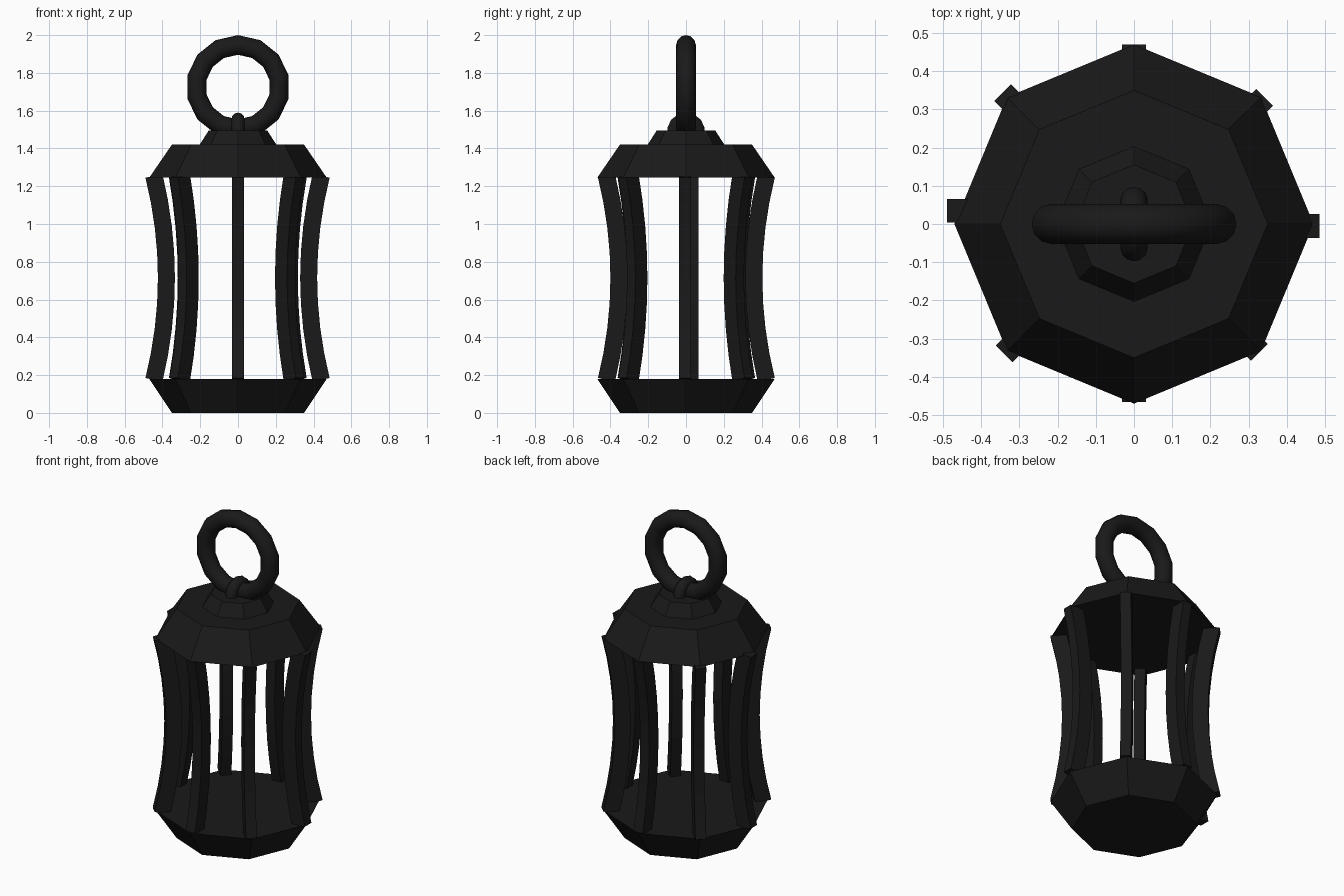
import bpy, bmesh, math
from mathutils import Matrix, Vector

if "Cube" in bpy.data.objects:
    bpy.data.objects.remove(bpy.data.objects["Cube"])

iron = bpy.data.materials.new("black_iron")
iron.diffuse_color = (0.01, 0.01, 0.01, 1)
iron.use_nodes = True
iron.node_tree.nodes["Principled BSDF"].inputs["Base Color"].default_value = iron.diffuse_color


def finish(name, bm):
    bmesh.ops.recalc_face_normals(bm, faces=bm.faces)
    me = bpy.data.meshes.new(name)
    bm.to_mesh(me)
    bm.free()
    me.materials.append(iron)
    ob = bpy.data.objects.new(name, me)
    bpy.context.collection.objects.link(ob)
    return ob


def loft(name, rings):
    """Skin a list of vertex loops and close both ends."""
    bm = bmesh.new()
    loops = [[bm.verts.new(p) for p in ring] for ring in rings]
    n = len(loops[0])
    for a, b in zip(loops, loops[1:]):
        for i in range(n):
            j = (i + 1) % n
            bm.faces.new((a[i], a[j], b[j], b[i]))
    bm.faces.new(loops[0])
    bm.faces.new(loops[-1])
    return finish(name, bm)


def octagon(r, z):
    return [(r * math.cos(k * math.pi / 4), r * math.sin(k * math.pi / 4), z) for k in range(8)]


# Octagonal base, and roof with a small stepped crown
loft("base", [octagon(0.35, 0), octagon(0.47, 0.18)])
loft("roof", [octagon(0.47, 1.245), octagon(0.35, 1.42), octagon(0.203, 1.42), octagon(0.155, 1.495)])


# Bowed cage bars: slightly irregular outer radius and sideways offset
def bar(name, angle, outer, offset):
    depth, half_w, mid, half_h, bow = 0.09, 0.031, 0.715, 0.54, 0.066
    turn = Matrix.Rotation(math.radians(angle), 3, 'Z')
    rings = []
    for k in range(9):
        t = k / 4 - 1
        r_out = outer - bow * (1 - t * t)
        # slanted section, square to the bowed path
        tilt = 0.11 * t * depth
        z = mid + t * half_h
        section = [(r_out, -half_w, z - tilt), (r_out, half_w, z - tilt),
                   (r_out - depth, half_w, z + tilt), (r_out - depth, -half_w, z + tilt)]
        rings.append([turn @ (Vector(p) + Vector((0, offset, 0))) for p in section])
    loft(name, rings)


bars = [(0, 0.485, -0.005), (45, 0.476, -0.007), (90, 0.47, 0), (135, 0.486, 0.0),
        (180, 0.49, -0.035), (225, 0.481, 0.0), (270, 0.466, 0), (315, 0.47, -0.006)]
for i, (angle, outer, offset) in enumerate(bars):
    bar(f"cage_bar_{i + 1}", angle, outer, offset)


# Carrying ring and the small loop that holds it
def torus(name, z, major, minor, segments, rotation):
    bpy.ops.mesh.primitive_torus_add(location=(0, 0, z), rotation=rotation, major_radius=major,
                                     minor_radius=minor, major_segments=segments, minor_segments=12)
    ob = bpy.context.object
    ob.name = name
    ob.data.materials.append(iron)
    bpy.ops.object.shade_smooth_by_angle(angle=math.radians(40))


q = math.pi / 2
torus("hanging_ring", 1.725, 0.223, 0.052, 14, (q, q, 0))
torus("ring_loop", 1.49, 0.065, 0.035, 14, (0, q, 0))
